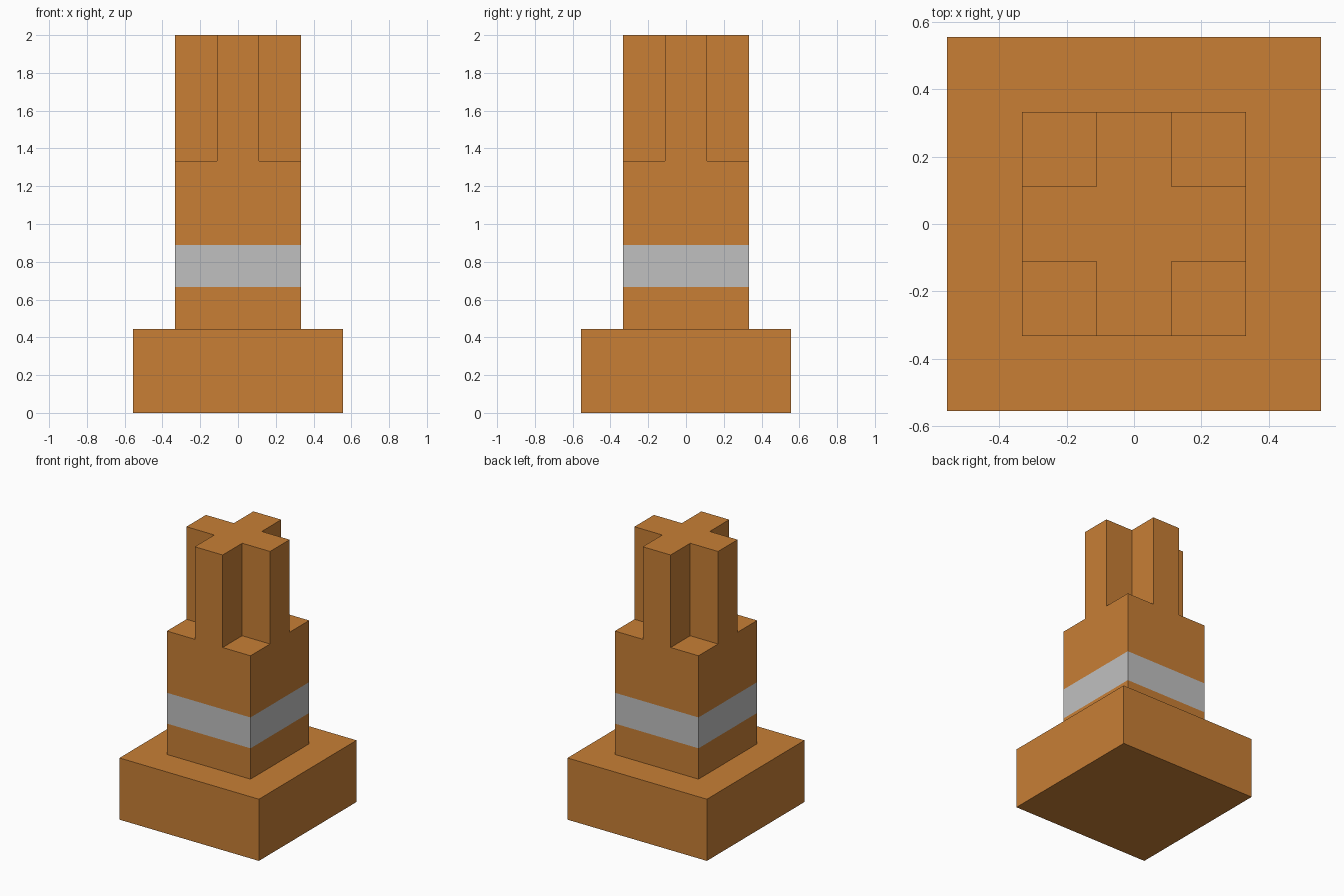
import bpy, bmesh

if "Cube" in bpy.data.objects:
    bpy.data.objects.remove(bpy.data.objects["Cube"])

U = 1 / 9  # the model sits on a regular grid of ninths


def material(name, rgb):
    mat = bpy.data.materials.new(name)
    mat.diffuse_color = (*rgb, 1)
    mat.use_nodes = True
    mat.node_tree.nodes["Principled BSDF"].inputs["Base Color"].default_value = mat.diffuse_color
    return mat


bronze = material("bronze orange", (0.578, 0.212, 0.036))
silver = material("silver grey", (0.527, 0.527, 0.527))


def prism(name, outline, heights, band=None):
    """Extrude an outline through successive heights; faces inside band turn silver."""
    bm = bmesh.new()
    rings = [[bm.verts.new((x * U, y * U, z * U)) for x, y in outline] for z in heights]
    n = len(outline)
    bm.faces.new(rings[0][::-1])
    bm.faces.new(rings[-1])
    for low, high in zip(rings, rings[1:]):
        for i in range(n):
            j = (i + 1) % n
            bm.faces.new((low[i], low[j], high[j], high[i]))
    if band:
        for f in bm.faces:
            z = f.calc_center_median().z / U
            f.material_index = int(band[0] < z < band[1])
    mesh = bpy.data.meshes.new(name)
    bm.to_mesh(mesh)
    bm.free()
    mesh.materials.append(bronze)
    if band:
        mesh.materials.append(silver)
    obj = bpy.data.objects.new(name, mesh)
    bpy.context.collection.objects.link(obj)
    return obj


def square(h):
    return [(-h, -h), (h, -h), (h, h), (-h, h)]


# Plus-shaped outline: one quarter turned four times
cross = []
quarter = [(3, -1), (3, 1), (1, 1)]
for _ in range(4):
    cross += quarter
    quarter = [(-y, x) for x, y in quarter]

# Wide square foot
prism("base", square(5), (0, 4))

# Square shaft with a flush silver band
prism("shaft", square(3), (4, 6, 8, 12), band=(6, 8))

# Cross-shaped top
prism("cross_top", cross, (12, 18))
